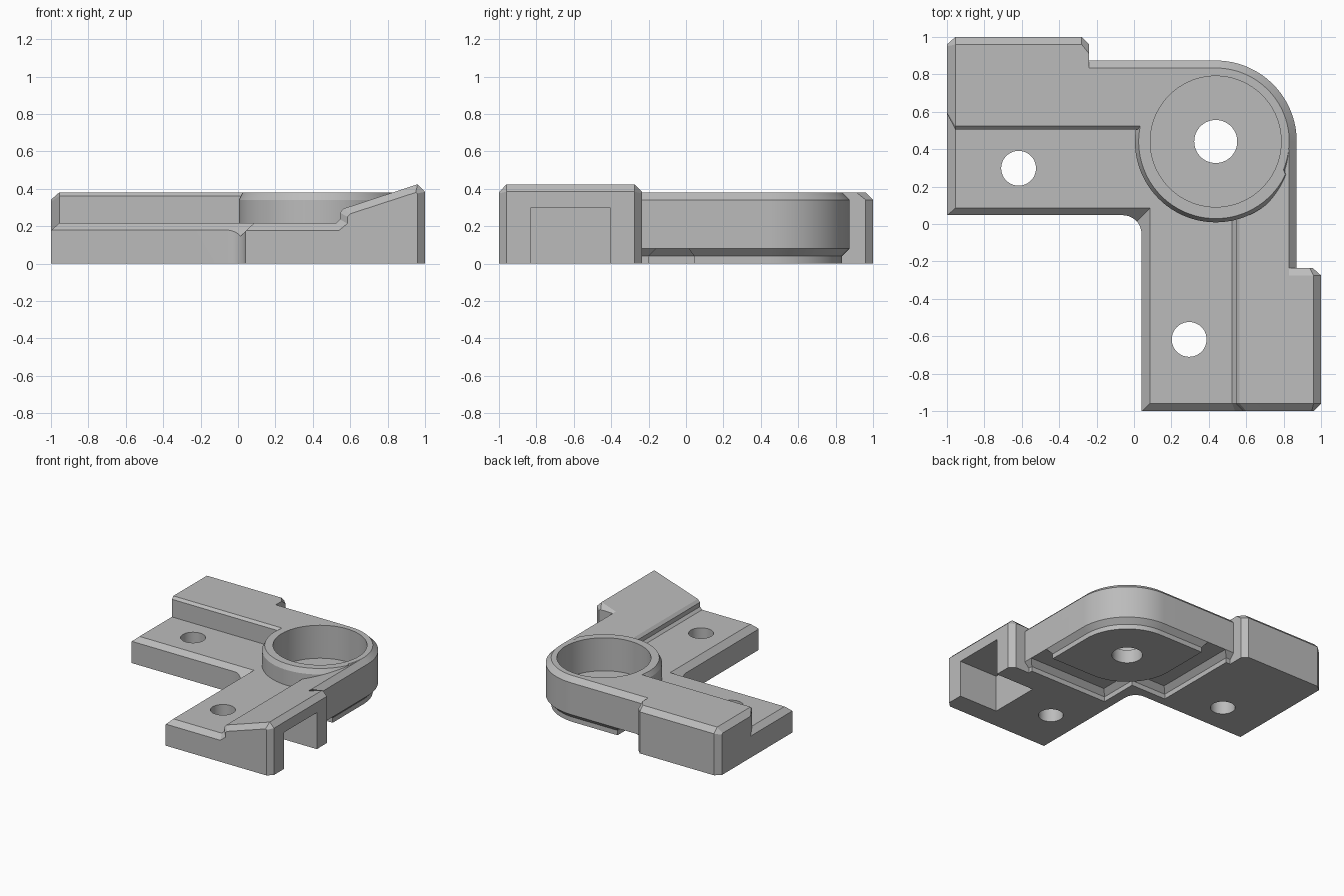
import bpy, bmesh, math

cube = bpy.data.objects.get("Cube")
if cube:
    bpy.data.objects.remove(cube, do_unlink=True)

gray = bpy.data.materials.new("plain_gray")
gray.use_nodes = True
color = (0.5, 0.5, 0.5, 1)
gray.diffuse_color = color
gray.node_tree.nodes["Principled BSDF"].inputs["Base Color"].default_value = color

CX, CY, R = 0.437, 0.441, 0.433   # ring centre and radius
STEP, TOP, CH = 0.216, 0.381, 0.04


def loft(name, rings):
    """Closed solid through rings of matching 3D points."""
    bm = bmesh.new()
    loops = [[bm.verts.new(p) for p in ring] for ring in rings]
    n = len(loops[0])
    for a, b in zip(loops, loops[1:]):
        for i in range(n):
            j = (i + 1) % n
            bm.faces.new((a[i], a[j], b[j], b[i]))
    bm.faces.new(loops[0])
    bm.faces.new(loops[-1])
    bmesh.ops.remove_doubles(bm, verts=bm.verts, dist=1e-5)
    bmesh.ops.recalc_face_normals(bm, faces=bm.faces)
    mesh = bpy.data.meshes.new(name)
    bm.to_mesh(mesh)
    bm.free()
    mesh.materials.append(gray)
    ob = bpy.data.objects.new(name, mesh)
    bpy.context.collection.objects.link(ob)
    return ob


def along_x(x, pts):
    return [(x, y, z) for y, z in pts]


def along_y(y, pts):
    return [(x, y, z) for x, z in pts]


def level(z, pts):
    return [(x, y, z) for x, y in pts]


def arc(cx, cy, r, start, end, n):
    angles = [math.radians(start + (end - start) * i / n) for i in range(n + 1)]
    return [(cx + r * math.cos(a), cy + r * math.sin(a)) for a in angles]


def drill(name, x, y, r, z0, z1):
    pts = arc(x, y, r, 0, 360, 72)[:-1]
    return loft(name, [level(z0, pts), level(z1, pts)])


def combine(body, tool, operation):
    mod = body.modifiers.new("boolean", 'BOOLEAN')
    mod.operation, mod.solver, mod.object = operation, 'EXACT', tool
    bpy.context.view_layer.objects.active = body
    bpy.ops.object.modifier_apply(modifier=mod.name)
    bpy.data.objects.remove(tool, do_unlink=True)


# Left arm: low flange, step and tall back block with chamfered ends
low = [(-0.135, 0), (0.085, STEP), (0.505, STEP)]
wall = [(0.505, TOP - 0.02), (0.525, TOP)]
left_end = [(-0.135, 0), (0.045, 0.177), (0.59, 0.177), (0.59, 0.33), (0.6, 0.341),
            (0.95, 0.341), (0.96, 0.331), (0.96, 0)]
left_mid = low + wall + [(0.96, TOP), (1, TOP - CH), (1, 0)]
left_inner = low + wall + [(0.91, TOP), (0.96, TOP - CH), (0.96, 0)]
body = loft("corner_bracket", [
    along_x(-1, left_end), along_x(-0.955, left_mid),
    along_x(-0.28, left_mid), along_x(-0.24, left_inner)])

# Flange running into the corner
flange = low[:2] + [(0.6, STEP), (0.6, 0)]
parts = [loft("left_flange", [along_x(-0.26, flange), along_x(0.45, flange)])]

# Front arm: low flange, step and sloping outer block
ramp = low[:2] + [(0.525, STEP), (0.545, 0.236), (0.545, 0.272), (0.565, 0.294), (0.83, TOP)]
front_end = [(-0.135, 0), (0.045, 0.177), (0.54, 0.177), (0.585, 0.214), (0.585, 0.25),
             (0.6, 0.266), (0.83, 0.341), (0.95, 0.38), (0.96, 0.375), (0.96, 0)]
front_mid = ramp + [(0.96, 0.424), (1, 0.384), (1, 0)]
front_inner = ramp + [(0.94, 0.383), (0.955, 0.375), (0.955, 0)]
parts.append(loft("front_block", [
    along_y(-1, front_end), along_y(-0.96, front_mid),
    along_y(-0.275, front_mid), along_y(-0.235, front_inner)]))

# Sloping rail between front block and ring
rail = ramp + [(0.87, TOP - CH), (0.87, 0.08), (0.83, 0.04), (0.83, 0)]
parts.append(loft("outer_rail", [along_y(-0.26, rail), along_y(CY, rail)]))


# Rounded outer corner
def corner(d, front):
    return ([(-0.26, front), (CX, front), (CX, CY)] + arc(CX, CY, R - d, 0, 90, 32)
            + [(-0.26, CY + R - d)])


parts.append(loft("rounded_corner", [
    level(0, corner(CH, 0.505)), level(0.04, corner(CH, 0.505)), level(0.08, corner(0, 0.505)),
    level(TOP - CH, corner(0, 0.505)), level(TOP - 0.02, corner(0.02, 0.505)),
    level(TOP, corner(CH, 0.525))]))


# Round boss, with a finer chamfer on its inner side
def boss(d):
    pts = []
    for i in range(128):
        a = math.tau * i / 128
        outer_side = math.cos(a - math.pi / 4) > math.cos(math.radians(70))
        r = R - 0.001 - (d if outer_side else d / 2)
        pts.append((CX + r * math.cos(a), CY + r * math.sin(a)))
    return pts


parts.append(loft("round_boss", [
    level(0, boss(CH)), level(0.04, boss(CH)), level(0.08, boss(0)),
    level(TOP - CH, boss(0)), level(TOP - 0.02, boss(0.02)), level(TOP, boss(CH))]))
for part in parts:
    combine(body, part, 'UNION')

# Inner corner fillet and trimmed inner faces
inner = [(-1.2, 0.047)] + arc(-0.06, -0.053, 0.1, 90, 0, 16) + [(0.04, -1.2), (-1.2, -1.2)]
cutters = [loft("inner_cut", [level(-0.1, inner), level(1, inner)])]


# Underside groove between the arms and a round-cornered foot
def recess(d):
    a, b = -0.2 + d, 0.12 + d
    return [(b, a), (1.2, a), (1.2, 1.2), (a, 1.2), (a, b), (b, b)]


def foot(d):
    r = R - d
    return arc(CX, CY, r, 180, 270, 32) + [(1.3, CY - r), (1.3, 1.3), (CX - r, 1.3)]


groove = loft("underside_groove", [
    level(-0.1, recess(0)), level(0.04, recess(0)), level(0.08, recess(0.04))])
combine(groove, loft("foot", [
    level(-0.2, foot(0.035)), level(0.04, foot(0.035)), level(0.09, foot(0))]), 'DIFFERENCE')
cutters.append(groove)

# Side pocket, ring bore and screw holes
pocket = [(0.65, -0.83), (1.2, -0.83), (1.2, -0.405), (0.65, -0.405)]
cutters.append(loft("side_pocket", [level(-0.1, pocket), level(0.3, pocket)]))
cutters.append(drill("ring_bore", CX, CY, 0.35, 0.11, 1))
cutters.append(drill("centre_hole", CX, CY, 0.115, -0.1, 1))
for x, y in ((-0.617, 0.298), (0.295, -0.617)):
    cutters.append(drill("screw_hole", x, y, 0.093, -0.1, 1))
for cutter in cutters:
    combine(body, cutter, 'DIFFERENCE')

bpy.ops.object.select_all(action='DESELECT')
body.select_set(True)
bpy.context.view_layer.objects.active = body
bpy.ops.object.shade_smooth_by_angle(angle=math.radians(20))
